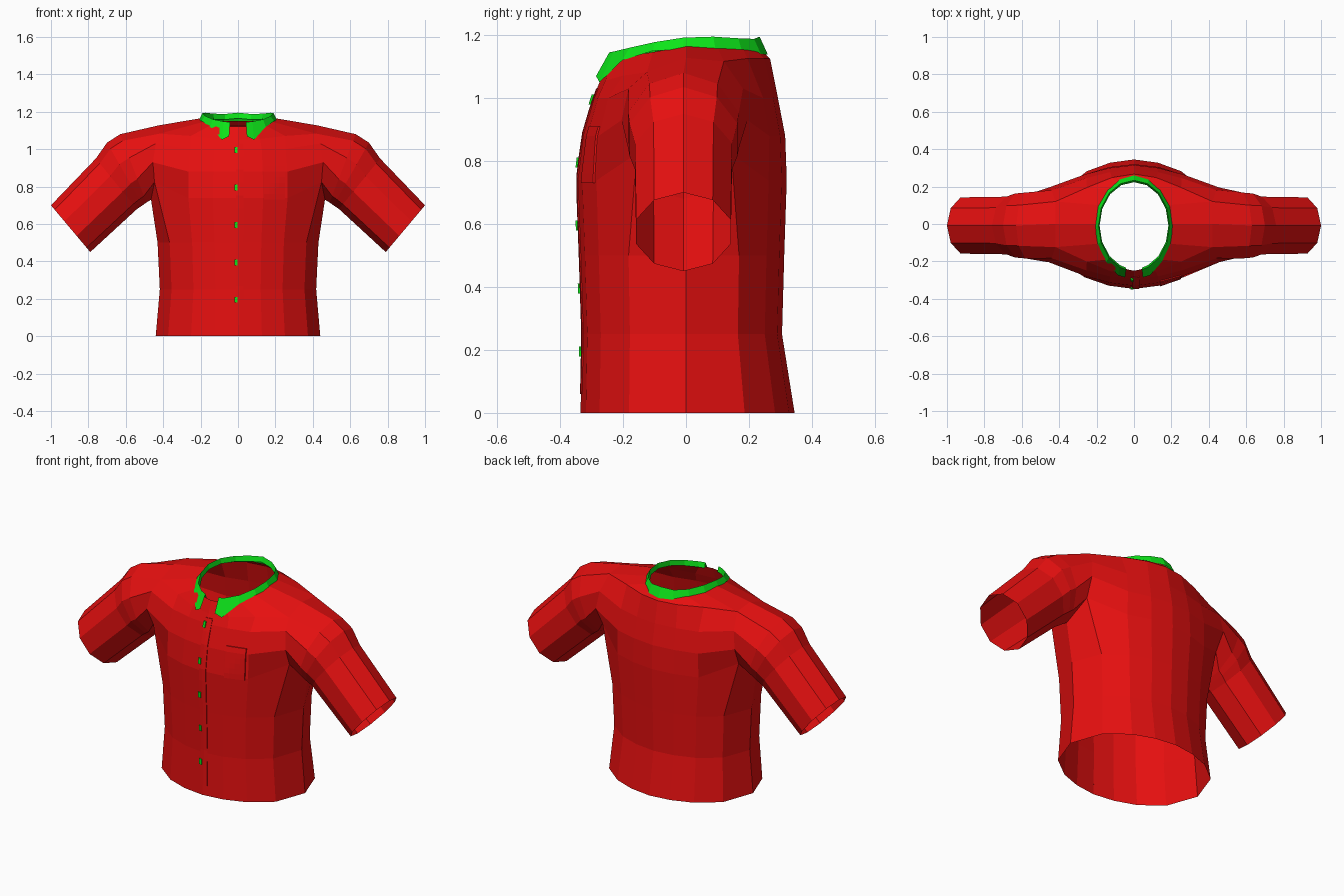
import bpy, bmesh, math
from mathutils import Vector
from mathutils.bvhtree import BVHTree

cube = bpy.data.objects.get("Cube")
if cube:
    bpy.data.objects.remove(cube)


def material(name, color):
    mat = bpy.data.materials.new(name)
    mat.use_nodes = True
    mat.diffuse_color = color
    mat.node_tree.nodes["Principled BSDF"].inputs["Base Color"].default_value = color
    return mat


RED = material("red cloth", (0.8, 0.005, 0.005, 1))
GREEN = material("green trim", (0.004, 0.78, 0.01, 1))


def finish(bm, name, mat):
    mesh = bpy.data.meshes.new(name)
    bm.to_mesh(mesh)
    mesh.materials.append(mat)
    obj = bpy.data.objects.new(name, mesh)
    bpy.context.collection.objects.link(obj)
    return obj


def bridge(bm, a, b, closed=True, skip=()):
    n = len(a)
    for k in range(n if closed else n - 1):
        if k not in skip:
            j = (k + 1) % n
            bm.faces.new((a[k], a[j], b[j], b[k]))


# Quarter profiles, from the side seam to the centre line
WAIST = [(1, 0), (.85, .54), (.57, .82), (.29, .95), (0, 1)]
ARMPIT = [(1, 0), (.96, .45), (.57, .82), (.29, .95), (0, 1)]
CHEST = [(1, 0), (1, .62), (.58, .84), (.29, .95), (0, 1)]
YOKE = [(1, 0), (1, .45), (.6, .73), (.28, .93), (0, 1)]
NECK = [(1, 0), (.92, .42), (.7, .76), (.36, .94), (0, 1)]

# profile, half width, front depth, back depth, z at side / front / back, lift
RINGS = [
    (WAIST, .44, .335, .345, 0, 0, 0, 0),
    (WAIST, .418, .33, .305, .25, .25, .25, 0),
    (WAIST, .43, .338, .312, .5, .5, .5, 0),
    (ARMPIT, .465, .347, .32, .73, .74, .74, .09),
    (CHEST, .455, .33, .315, .88, .88, .88, .05),
    (CHEST, .44, .295, .292, 1.0, 1.0, 1.0, .03),
    (YOKE, .42, .275, .267, 1.128, 1.05, 1.125, -.01),
    (NECK, .2, .25, .24, 1.165, 1.12, 1.15, 0),
]


def body_ring(bm, profile, w, front, back, zs, zf, zb, lift):
    verts = []
    for k in range(16):
        f = 4 - abs(k % 8 - 4)
        px, py = profile[f]
        sx = 1 if k < 4 or k > 12 else -1
        y, z = (py * back, zb) if k < 8 else (-py * front, zf)
        height = zs + (z - zs) * py + (lift if f == 1 else 0)
        verts.append(bm.verts.new((sx * px * w, y, height)))
    return verts


# Shirt body, leaving armholes open
bm = bmesh.new()
rings = [body_ring(bm, *r) for r in RINGS]
for i in range(len(rings) - 1):
    bridge(bm, rings[i], rings[i + 1], skip=(15, 0, 7, 8) if 3 <= i <= 5 else ())

# Sleeves: top point, bottom point and half depth of each ring
SLEEVE = [((.63, 1.08), (.49, .715), .185), ((.70, 1.035), (.51, .70), .18),
          ((.76, .95), (.54, .68), .162), ((1.0, .70), (.79, .45), .158)]
for k0, side in ((0, 1), (8, -1)):
    loop = [rings[6][k0]]
    loop += [rings[i][k0 - 1] for i in (6, 5, 4, 3)]
    loop += [rings[3][k0]]
    loop += [rings[i][k0 + 1] for i in (3, 4, 5, 6)]
    for top, bottom, depth in SLEEVE:
        top, bottom = Vector(top), Vector(bottom)
        ring = []
        for j in range(10):
            a = math.tau * j / 10
            p = (top + bottom) / 2 + (top - bottom) / 2 * math.cos(a)
            ring.append(bm.verts.new((side * p.x, -.008 - side * depth * math.sin(a), p.y)))
        bridge(bm, loop, ring)
        loop = ring
bmesh.ops.recalc_face_normals(bm, faces=bm.faces)
surface = BVHTree.FromBMesh(bm)
finish(bm, "shirt_body", RED)
bm.free()


# Thin pieces laid on the front of the shirt
def patch(name, mat, x0, x1, z0, z1, nx, nz, lift):
    bm = bmesh.new()
    rows = []
    for j in range(nz + 1):
        row = []
        for i in range(nx + 1):
            x, z = x0 + (x1 - x0) * i / nx, z0 + (z1 - z0) * j / nz
            hit = surface.ray_cast(Vector((x, -1, z)), Vector((0, 1, 0)))[0]
            row.append(bm.verts.new((x, hit.y - lift, z)))
        rows.append(row)
    for a, b in zip(rows, rows[1:]):
        bridge(bm, a, b, closed=False)
    # Turn the border back to the cloth
    edge = [e for e in bm.edges if e.is_boundary]
    new = bmesh.ops.extrude_edge_only(bm, edges=edge)["geom"]
    for v in new:
        if isinstance(v, bmesh.types.BMVert):
            v.co.y += lift
    bmesh.ops.recalc_face_normals(bm, faces=bm.faces)
    finish(bm, name, mat)
    bm.free()


patch("button_placket", RED, -.012, .03, .06, 1.03, 2, 14, .004)
patch("chest_pocket", RED, .14, .25, .73, .91, 4, 6, .006)
for n in range(5):
    z = .195 + .2 * n
    patch(f"button_{n + 1}", GREEN, -.018, -.002, z - .016, z + .016, 1, 1, .009)

# Folded collar, open at the front with two hanging points
# angle from the front, fold height, outer edge height, outer depth
COLLAR = [(13, 1.145, 1.07, .285), (24, 1.148, 1.05, .292), (45, 1.16, 1.12, .275),
          (68, 1.178, 1.15, .26), (90, 1.192, 1.155, .26), (113, 1.195, 1.155, .26),
          (136, 1.19, 1.145, .26), (158, 1.188, 1.14, .265), (180, 1.195, 1.138, .268)]
bm = bmesh.new()
half = [(math.radians(a), *rest) for a, *rest in COLLAR]
full = half + [(math.tau - a, *rest) for a, *rest in reversed(half[:-1])]
inner, fold, outer = [], [], []
for a, top, low, depth in full:
    s, c = math.sin(a), math.cos(a)
    inner.append(bm.verts.new((.184 * s, -.008 - .232 * c, top - .03)))
    fold.append(bm.verts.new((.19 * s, -.008 - .242 * c, top)))
    outer.append(bm.verts.new((.21 * s, -.008 - depth * c, low)))
bridge(bm, inner, fold, closed=False)
bridge(bm, fold, outer, closed=False)
bmesh.ops.recalc_face_normals(bm, faces=bm.faces)
finish(bm, "collar", GREEN)
bm.free()
